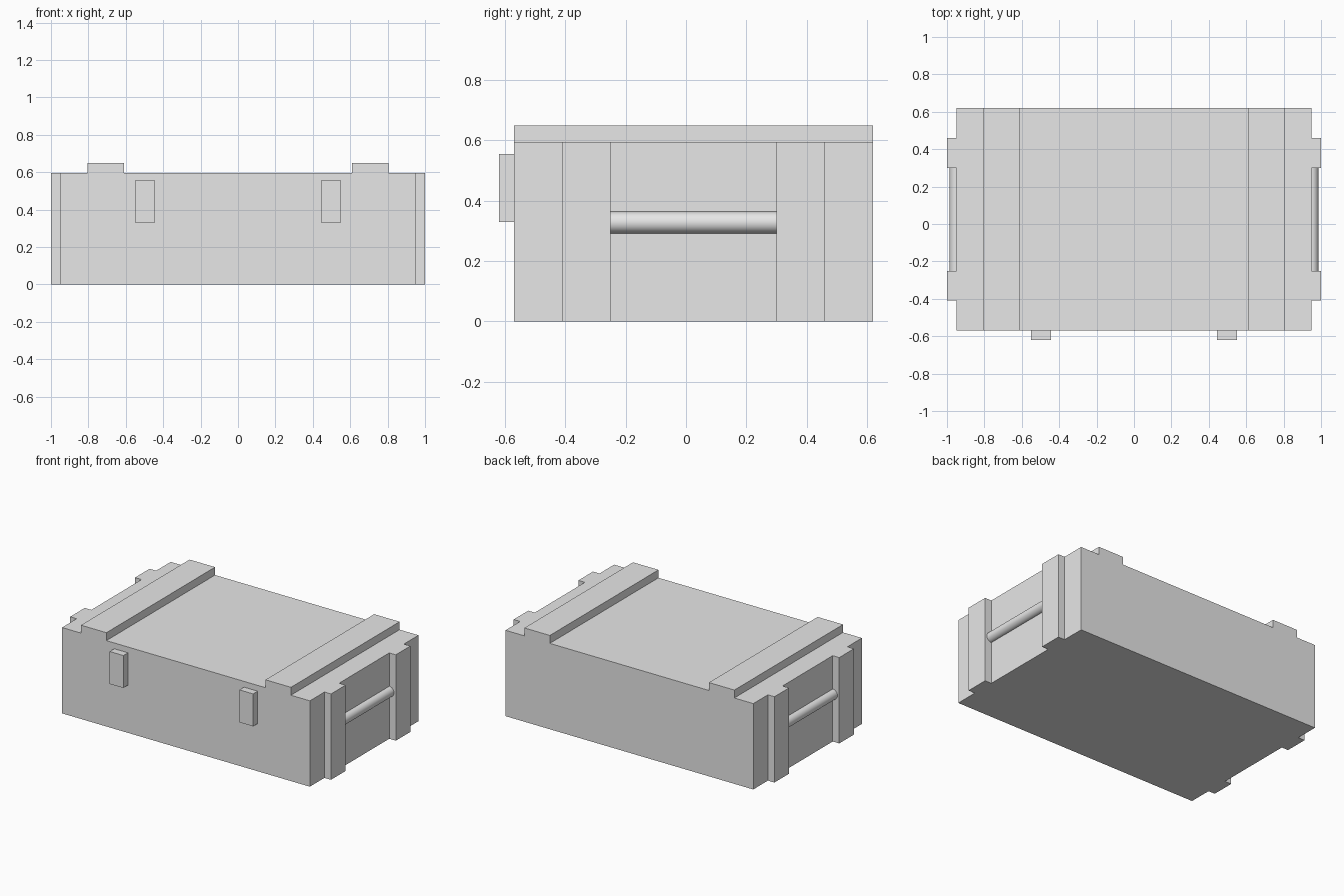
import bpy
import math

cube = bpy.data.objects.get("Cube")
if cube:
    bpy.data.objects.remove(cube, do_unlink=True)

# Single plain grey
grey = bpy.data.materials.new("plain_grey")
grey.use_nodes = True
colour = (0.8, 0.8, 0.8, 1)
grey.diffuse_color = colour
grey.node_tree.nodes["Principled BSDF"].inputs["Base Color"].default_value = colour

FRONT, BACK, MID = -0.57, 0.62, 0.025
WALL, LID = 0.95, 0.595


def box(name, x, y, z):
    """Box from (min, max) ranges on each axis."""
    ranges = (x, y, z)
    bpy.ops.mesh.primitive_cube_add(size=1, location=[(a + b) / 2 for a, b in ranges])
    ob = bpy.context.object
    ob.name = name
    ob.scale = [b - a for a, b in ranges]
    bpy.ops.object.transform_apply(location=False, rotation=False, scale=True)
    ob.data.materials.append(grey)
    return ob


def span(side, inner, outer):
    return sorted((side * inner, side * outer))


# Crate body
box("crate_body", (-WALL, WALL), (FRONT, BACK), (0, LID))

for side, label in ((1, "left"), (-1, "right")):
    # Batten across the lid
    box(f"{label}_lid_batten", span(side, 0.61, 0.805), (FRONT, BACK), (LID, 0.65))
    # Latch on the front
    box(f"{label}_latch", span(side, 0.445, 0.55), (-0.62, FRONT), (0.33, 0.555))
    # Upright battens on the end wall
    for y, place in ((-0.33, "front"), (0.38, "back")):
        box(f"{label}_{place}_end_batten", span(side, WALL, 1), (y - 0.08, y + 0.08), (0, LID))
    # Round handle bar between the uprights
    bpy.ops.mesh.primitive_cylinder_add(
        vertices=32, radius=0.036, depth=0.55,
        location=(side * WALL, MID, 0.328), rotation=(math.pi / 2, 0, 0))
    handle = bpy.context.object
    handle.name = f"{label}_handle"
    handle.data.materials.append(grey)
    bpy.ops.object.shade_smooth_by_angle()
